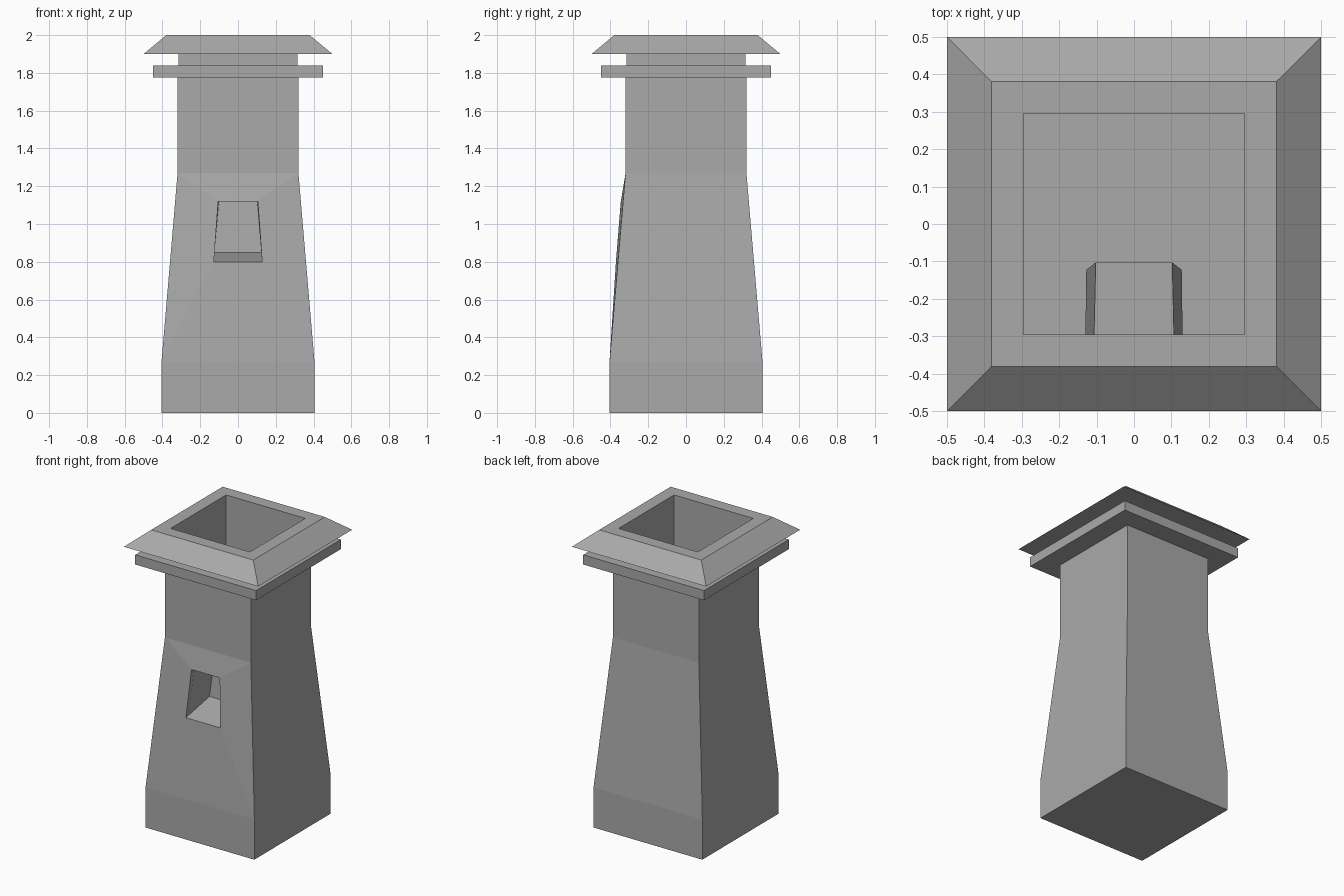
import bpy
from mathutils import Vector

cube = bpy.data.objects.get("Cube")
if cube:
    bpy.data.objects.remove(cube, do_unlink=True)

clay = bpy.data.materials.new("grey clay")
clay.use_nodes = True
clay.diffuse_color = (0.4, 0.4, 0.4, 1)
clay.node_tree.nodes["Principled BSDF"].inputs["Base Color"].default_value = (0.4, 0.4, 0.4, 1)


def add_object(name, verts, faces):
    mesh = bpy.data.meshes.new(name)
    mesh.from_pydata(verts, [], faces)
    mesh.materials.append(clay)
    obj = bpy.data.objects.new(name, mesh)
    bpy.context.collection.objects.link(obj)
    return obj


def square_sweep(name, profile, hole_band=None, hole=None, cap_start=False, cap_end=False):
    """Sweep a (half width, height) profile round a square; one front band may hold a hole."""
    verts, faces = [], []
    for r, z in profile:
        verts += [(-r, -r, z), (r, -r, z), (r, r, z), (-r, r, z)]
    for band in range(len(profile) - 1):
        a, b = band * 4, band * 4 + 4
        for i in range(4):
            j = (i + 1) % 4
            quad = (a + i, a + j, b + j, b + i)
            if band == hole_band and i == 0:
                n = len(verts)
                verts += hole
                for k in range(4):
                    m = (k + 1) % 4
                    # the frame's sides are split into triangles so they stay flat
                    faces.append((quad[k], quad[m], n + k))
                    faces.append((quad[m], n + m, n + k))
            else:
                faces.append(quad)
    if cap_start:
        faces.append((3, 2, 1, 0))
    if cap_end:
        e = len(profile) * 4 - 4
        faces.append((e, e + 1, e + 2, e + 3))
    return add_object(name, verts, faces)


# Window pocket corners: bottom left, bottom right, top right, top left
mouth = [Vector(p) for p in ((-.128, -.371, .80), (.128, -.371, .80),
                             (.105, -.345, 1.12), (-.105, -.345, 1.12))]
back = [Vector(p) for p in ((-.125, -.125, .85), (.125, -.125, .85),
                            (.10, -.105, 1.12), (-.10, -.105, 1.12))]
inner_mouth = [m.lerp(b, .12) for m, b in zip(mouth, back)]

# Outer walls, with the front drawn out to the window
square_sweep("body", [(.405, 0), (.405, .27), (.32, 1.27), (.32, 1.775)],
             hole_band=1, hole=mouth, cap_start=True)
square_sweep("collar", [(.32, 1.775), (.45, 1.775), (.45, 1.84), (.315, 1.84)])
square_sweep("neck", [(.315, 1.84), (.315, 1.90)])
square_sweep("cap", [(.315, 1.90), (.5, 1.90), (.38, 2.0), (.295, 2.0)])

# Hollow inside, from the rim down to the floor
square_sweep("shaft", [(.295, 2.0), (.295, 1.27), (.38, .27), (.38, .03)],
             hole_band=1, hole=inner_mouth[::-1], cap_end=True)

# Closed pocket behind the window
pocket = add_object("window_pocket", mouth + back,
                    [(i, (i + 1) % 4, (i + 1) % 4 + 4, i + 4) for i in range(4)] + [(4, 5, 6, 7)])
wall = pocket.modifiers.new("wall", "SOLIDIFY")
wall.thickness = .004
wall.offset = -1
